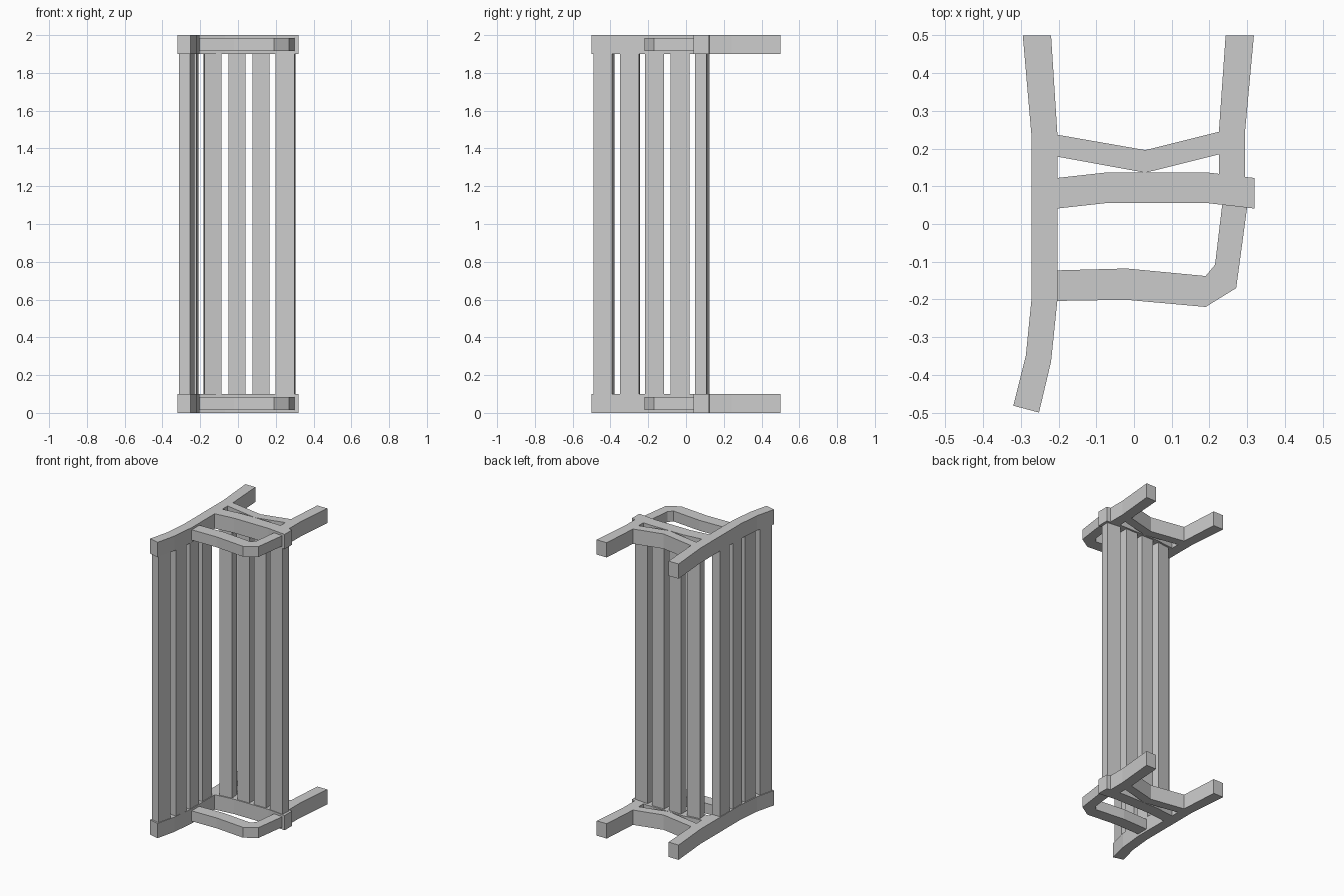
import bpy, bmesh, math
from mathutils import Matrix, Vector

if "Cube" in bpy.data.objects:
    bpy.data.objects.remove(bpy.data.objects["Cube"])


def extrude_profile(name, pts, z0, z1):
    bm = bmesh.new()
    face = bm.faces.new([bm.verts.new((x, y, z0)) for x, y in pts])
    ext = bmesh.ops.extrude_face_region(bm, geom=[face])
    verts = [g for g in ext["geom"] if isinstance(g, bmesh.types.BMVert)]
    bmesh.ops.translate(bm, verts=verts, vec=(0, 0, z1 - z0))
    bmesh.ops.recalc_face_normals(bm, faces=bm.faces)
    mesh = bpy.data.meshes.new(name)
    bm.to_mesh(mesh)
    bm.free()
    obj = bpy.data.objects.new(name, mesh)
    bpy.context.collection.objects.link(obj)
    return obj


def slat(name, x, y, sx, sy, angle):
    rot = Matrix.Rotation(math.radians(angle), 2)
    corners = [(-sx, -sy), (sx, -sy), (sx, sy), (-sx, sy)]
    pts = [Vector((x, y)) + rot @ (Vector(c) / 2) for c in corners]
    extrude_profile(name, pts, 0.095, 1.905)


# Side frame profiles: the bench lies on its end, length along z
frame = {
    "back_leg": [(-0.295, 0.5), (-0.22, 0.5), (-0.203, 0.235), (-0.203, -0.2),
                 (-0.22, -0.365), (-0.252, -0.5), (-0.32, -0.482),
                 (-0.287, -0.35), (-0.272, -0.2), (-0.272, 0.235)],
    "front_leg": [(0.243, 0.5), (0.318, 0.5), (0.294, 0.24), (0.294, 0.12),
                  (0.225, 0.13), (0.225, 0.243)],
    "stretcher": [(-0.205, 0.237), (0.03, 0.196), (0.227, 0.245),
                  (0.227, 0.185), (0.03, 0.136), (-0.205, 0.179)],
    "seat_rail": [(-0.205, 0.122), (-0.07, 0.137), (0.2, 0.136), (0.32, 0.122),
                  (0.32, 0.041), (0.19, 0.056), (-0.07, 0.056), (-0.205, 0.041)],
}
arm = [(-0.205, -0.123), (-0.02, -0.118), (0.19, -0.138), (0.215, -0.108),
       (0.234, 0.052), (0.3, 0.044), (0.271, -0.17), (0.19, -0.22),
       (-0.02, -0.201), (-0.205, -0.204)]

# Both end frames, with slightly narrower armrests
for side, z in (("left", 0.0), ("right", 1.9)):
    for part, pts in frame.items():
        extrude_profile(f"{part}_{side}", pts, z, z + 0.1)
    extrude_profile(f"armrest_{side}", arm, z + 0.015, z + 0.085)

# Backrest slats follow the curve of the back leg
backs = [(-0.271, -0.433, -14), (-0.245, -0.296, -5.7),
         (-0.238, -0.167, 0), (-0.238, -0.032, 0)]
for i, (x, y, a) in enumerate(backs):
    slat(f"back_slat_{i + 1}", x, y, 0.06, 0.1, a)

# Seat slats follow the curve of the seat rail
seats = [(0.252, 0.083, 0.1, -6), (0.121, 0.094, 0.09, 0),
         (-0.005, 0.094, 0.09, 0), (-0.135, 0.087, 0.09, 6)]
for i, (x, y, w, a) in enumerate(seats):
    slat(f"seat_slat_{i + 1}", x, y, w, 0.06, a)
